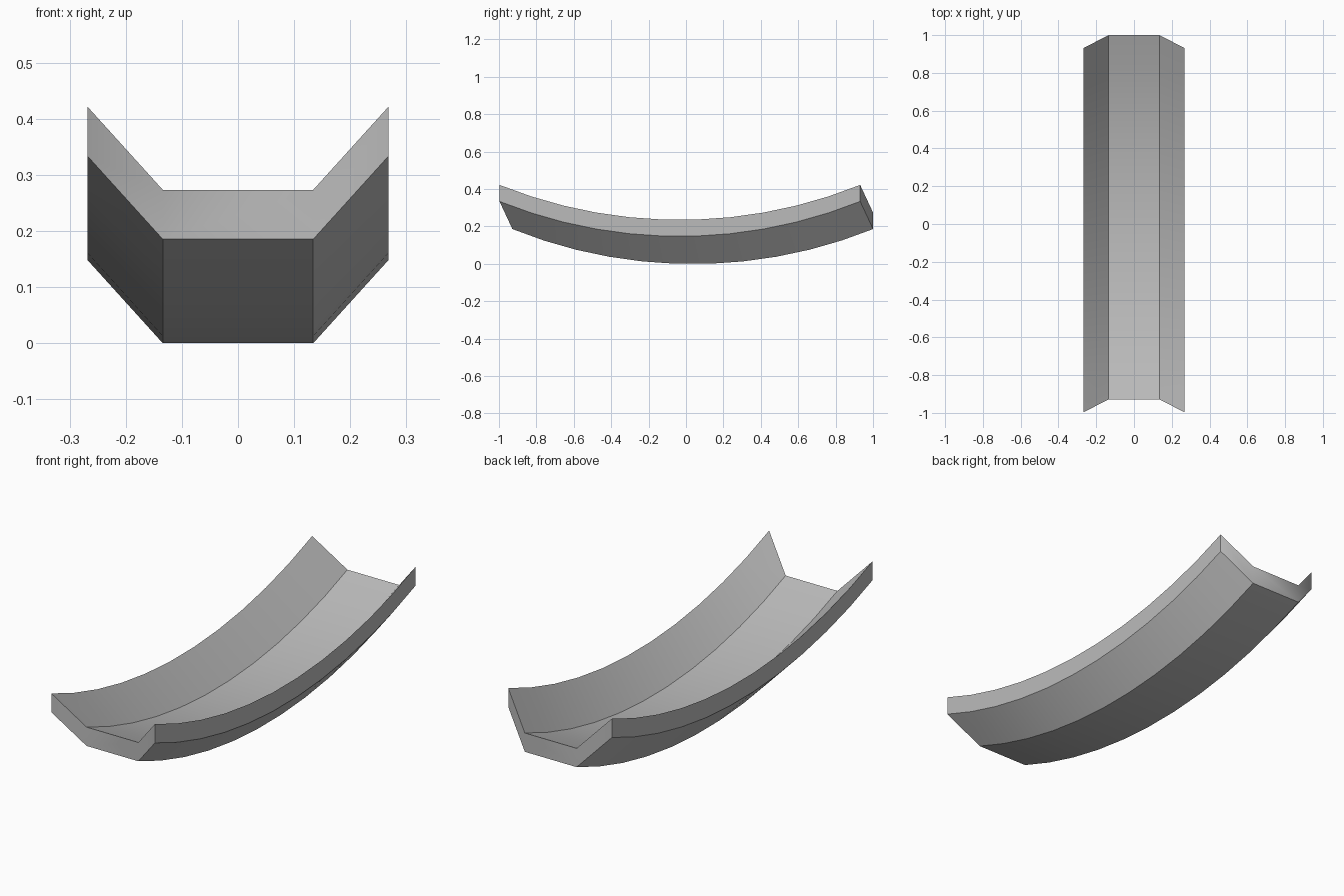
import bpy, bmesh, math

cube = bpy.data.objects.get("Cube")
if cube:
    bpy.data.objects.remove(cube)

SEGMENTS = 11
HALF_ANGLE = 0.383
RADIUS = 2.58
THICKNESS = 0.088
CENTRE_Y = 0.036

grey = bpy.data.materials.new("plain_grey")
grey.use_nodes = True
colour = (0.5, 0.5, 0.5, 1)
grey.diffuse_color = colour
grey.node_tree.nodes["Principled BSDF"].inputs["Base Color"].default_value = colour

# Trough section: x, y shift, height
section = [(-0.268, -0.069, 0.148), (-0.134, 0, 0), (0.134, 0, 0), (0.268, -0.069, 0.148)]

bm = bmesh.new()
rows = []
base = RADIUS * (1 - math.cos(HALF_ANGLE / SEGMENTS))
for i in range(SEGMENTS + 1):
    a = HALF_ANGLE * (2 * i / SEGMENTS - 1)
    y = CENTRE_Y + RADIUS * math.sin(a)
    z = RADIUS * (1 - math.cos(a)) - base
    rows.append([[bm.verts.new((sx, y + sy, z + sz + t)) for sx, sy, sz in section]
                 for t in (0, THICKNESS)])

# Outer and inner skins, and the rims of both walls
for a, b in zip(rows, rows[1:]):
    for j in range(3):
        for k in (0, 1):
            bm.faces.new((a[k][j], a[k][j + 1], b[k][j + 1], b[k][j]))
    for j in (0, 3):
        bm.faces.new((a[0][j], a[1][j], b[1][j], b[0][j]))

# Angled end faces
for row in (rows[0], rows[-1]):
    for j in range(3):
        bm.faces.new((row[0][j], row[0][j + 1], row[1][j + 1], row[1][j]))

bmesh.ops.recalc_face_normals(bm, faces=bm.faces)
mesh = bpy.data.meshes.new("curved_trough")
bm.to_mesh(mesh)
bm.free()
mesh.materials.append(grey)
trough = bpy.data.objects.new("curved_trough", mesh)
bpy.context.collection.objects.link(trough)

# Smooth along the curve, sharp at the folds
bpy.context.view_layer.objects.active = trough
trough.select_set(True)
bpy.ops.object.shade_smooth_by_angle(angle=math.radians(30))
